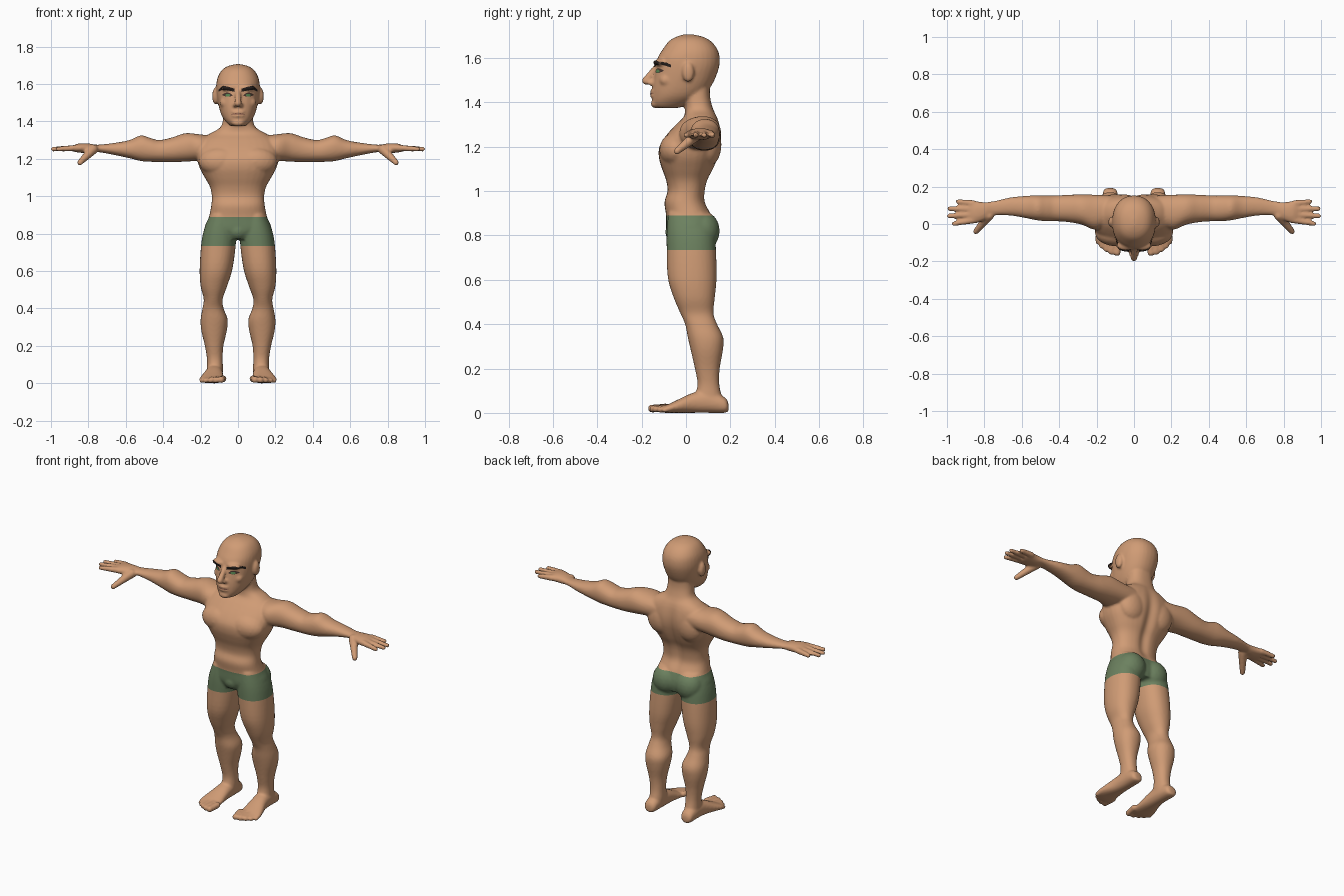
import bpy, bmesh, math
from mathutils import Vector, Matrix
from mathutils.bvhtree import BVHTree

cube = bpy.data.objects.get("Cube")
if cube:
    bpy.data.objects.remove(cube, do_unlink=True)


def material(name, r, g, b):
    mat = bpy.data.materials.new(name)
    mat.use_nodes = True
    mat.diffuse_color = (r, g, b, 1)
    shader = mat.node_tree.nodes["Principled BSDF"]
    shader.inputs["Base Color"].default_value = (r, g, b, 1)
    shader.inputs["Roughness"].default_value = 0.8
    return mat


SKIN = material("skin", 0.63, 0.33, 0.178)
GREEN = material("shorts_green", 0.15, 0.22, 0.115)
BLACK = material("brow_black", 0.02, 0.014, 0.012)
LID = material("eye_dark", 0.07, 0.04, 0.03)
IRIS = material("iris_green", 0.1, 0.25, 0.09)
LIP = material("lip_brown", 0.22, 0.09, 0.06)


def smooth_rings(rings, steps=4):
    """Catmull-Rom interpolation between measured rings."""
    rings = [Vector(r) for r in rings]
    out = []
    for i in range(len(rings) - 1):
        p, q = rings[i], rings[i + 1]
        before = rings[max(i - 1, 0)]
        after = rings[min(i + 2, len(rings) - 1)]
        for k in range(steps):
            t = k / steps
            out.append(p + (q - before) * (t / 2)
                       + (before * 2 - p * 5 + q * 4 - after) * (t * t / 2)
                       + (p * 3 - before - q * 3 + after) * (t ** 3 / 2))
    return out + [rings[-1]]


def loft(bm, axis, rings, side=1, power=2.2, sides=32):
    """Skin rings of (position, low a, high a, low b, high b) along an axis."""
    loops = []
    for pos, a0, a1, b0, b1 in smooth_rings(rings):
        loop = []
        for k in range(sides):
            c = math.cos(math.tau * k / sides)
            s = math.sin(math.tau * k / sides)
            a = (a0 + a1) / 2 + (a1 - a0) / 2 * math.copysign(abs(c) ** (2 / power), c)
            b = (b0 + b1) / 2 + (b1 - b0) / 2 * math.copysign(abs(s) ** (2 / power), s)
            co = [a, b]
            co.insert(axis, pos)
            loop.append(bm.verts.new((co[0] * side, co[1], co[2])))
        loops.append(loop)
    for low, high in zip(loops, loops[1:]):
        for k in range(sides):
            n = (k + 1) % sides
            bm.faces.new((low[k], low[n], high[n], high[k]))
    bm.faces.new(loops[0])
    bm.faces.new(loops[-1])


def blob(bm, centre, radii, side=1):
    x, y, z = centre
    place = Matrix.Translation((x * side, y, z)) @ Matrix.Diagonal((*radii, 1))
    bmesh.ops.create_icosphere(bm, subdivisions=3, radius=1, matrix=place)


def finger(bm, start, end, r0, r1, side=1, count=10):
    """A tapered rounded rod made of overlapping balls."""
    for k in range(count):
        t = k / (count - 1)
        r = r0 + (r1 - r0) * t
        blob(bm, Vector(start).lerp(Vector(end), t), (r, r, r), side)


bm = bmesh.new()

# Torso and neck: height, half width, front, back
torso = [(.77, .08, -.07, .12), (.82, .175, -.088, .13), (.89, .155, -.09, .115),
         (.95, .143, -.097, .088), (1.0, .14, -.083, .088), (1.05, .15, -.09, .1),
         (1.1, .178, -.108, .125), (1.15, .205, -.122, .145), (1.2, .218, -.12, .158),
         (1.25, .22, -.09, .16), (1.3, .2, -.045, .152), (1.335, .15, -.01, .14),
         (1.37, .093, -.005, .122), (1.43, .078, -.01, .108), (1.5, .075, -.01, .11)]
loft(bm, 2, [(z, -w, w, f, b) for z, w, f, b in torso], power=2.4)

# Head, same layout
head = [(1.375, .04, -.135, -.03), (1.395, .062, -.152, .02), (1.43, .087, -.153, .075),
        (1.48, .103, -.15, .118), (1.55, .115, -.138, .147), (1.6, .116, -.128, .152),
        (1.64, .107, -.104, .141), (1.675, .085, -.077, .113), (1.695, .055, -.045, .077),
        (1.706, .012, -.01, .03)]
loft(bm, 2, [(z, -w, w, f, b) for z, w, f, b in head])

# Nose, lips and chin
finger(bm, (0, -.132, 1.56), (0, -.18, 1.497), .014, .019)
for lip_z in (1.45, 1.43):
    blob(bm, (0, -.144, lip_z), (.036, .018, .01))
blob(bm, (0, -.137, 1.393), (.035, .022, .02))
# Groin
blob(bm, (0, -.058, .815), (.05, .035, .045))

leg = [(.9, .03, .15, -.08, .1), (.82, .012, .182, -.087, .128),
       (.74, .012, .197, -.087, .135),
       (.61, .03, .205, -.082, .138), (.52, .058, .2, -.056, .13),
       (.45, .082, .183, -.026, .124), (.4, .077, .19, -.004, .14),
       (.34, .055, .2, .008, .168), (.28, .06, .196, .022, .166),
       (.2, .078, .177, .04, .152), (.13, .082, .166, .052, .15),
       (.07, .08, .166, .04, .162), (.03, .085, .165, .04, .17)]
foot = [(.192, .11, .145, .008, .04), (.175, .09, .165, 0, .07), (.1, .082, .17, 0, .1),
        (.03, .08, .178, 0, .09), (-.05, .075, .203, 0, .053), (-.09, .073, .207, 0, .035),
        (-.12, .078, .18, .002, .028)]
arm = [(.1, .02, .15, 1.2, 1.32), (.2, -.03, .156, 1.19, 1.33),
       (.28, -.003, .158, 1.185, 1.337), (.35, .01, .156, 1.182, 1.315),
       (.42, .015, .152, 1.183, 1.3), (.47, .015, .152, 1.184, 1.312),
       (.52, .02, .153, 1.188, 1.325), (.58, .032, .15, 1.203, 1.3),
       (.66, .045, .142, 1.22, 1.285), (.75, .046, .122, 1.236, 1.275),
       (.8, .02, .117, 1.23, 1.282), (.85, .003, .122, 1.233, 1.282),
       (.88, .005, .123, 1.238, 1.272)]
finger_tips = [(.962, .002), (.988, .043), (.986, .082), (.94, .12)]
toe_tips = [(.09, -.153), (.12, -.148), (.148, -.135), (.173, -.117), (.194, -.096)]

for side in (1, -1):
    # Limbs
    loft(bm, 2, leg, side)
    loft(bm, 1, foot, side)
    loft(bm, 0, arm, side)
    # Fingers and thumb
    for i, (x, y) in enumerate(finger_tips):
        finger(bm, (.86, .02 + i * .03, 1.258), (x, y, 1.252), .018, .0135, side)
    finger(bm, (.775, .045, 1.25), (.845, -.04, 1.18), .027, .016, side)
    # Toes
    for i, (x, y) in enumerate(toe_tips):
        r = .019 - i * .0015
        finger(bm, (x - .01, y + .06, .024), (x, y, r), r, r, side, 5)
    # Muscles: buttock, chest, shoulder blade
    blob(bm, (.08, .075, .82), (.085, .077, .09), side)
    blob(bm, (.09, -.045, 1.185), (.12, .075, .08), side)
    blob(bm, (.1, .1, 1.21), (.09, .06, .1), side)
    # Ear, nostril, brow ridge, cheekbone
    blob(bm, (.121, .01, 1.535), (.017, .027, .045), side)
    blob(bm, (.016, -.157, 1.487), (.012, .018, .012), side)
    blob(bm, (.045, -.114, 1.58), (.048, .028, .018), side)
    blob(bm, (.062, -.09, 1.5), (.036, .032, .03), side)

bmesh.ops.recalc_face_normals(bm, faces=bm.faces)
mesh = bpy.data.meshes.new("body_parts")
bm.to_mesh(mesh)
bm.free()
body = bpy.data.objects.new("body", mesh)
bpy.context.scene.collection.objects.link(body)

# Fuse all the parts into one soft surface
remesh = body.modifiers.new("fuse", "REMESH")
remesh.mode = "VOXEL"
remesh.voxel_size = 0.007
relax = body.modifiers.new("relax", "SMOOTH")
relax.iterations = 5
relax.factor = 0.5
depsgraph = bpy.context.evaluated_depsgraph_get()
fused = bpy.data.meshes.new_from_object(body.evaluated_get(depsgraph))
body.modifiers.clear()
body.data = fused
bpy.data.meshes.remove(mesh)
fused.materials.clear()
fused.materials.append(SKIN)
fused.materials.append(GREEN)

bm = bmesh.new()
bm.from_mesh(fused)
# Spine furrow
for v in bm.verts:
    if v.co.y > .05 and .85 < v.co.z < 1.36:
        fade = math.sin(math.pi * (v.co.z - .85) / .51)
        v.co.y -= .016 * fade * math.exp(-(v.co.x / .03) ** 2)
# Stand on the ground
ground = min(v.co.z for v in bm.verts)
bmesh.ops.translate(bm, verts=bm.verts, vec=(0, 0, -ground))
# Shorts: cut the surface at waistband and hem, then colour between
HEM, WAIST = .735, .89
for height in (HEM, WAIST):
    bmesh.ops.bisect_plane(bm, geom=bm.verts[:] + bm.edges[:] + bm.faces[:],
                           plane_co=(0, 0, height), plane_no=(0, 0, 1))
for f in bm.faces:
    f.smooth = True
    f.material_index = int(HEM < f.calc_center_median().z < WAIST)
surface = BVHTree.FromBMesh(bm)
bm.to_mesh(fused)
bm.free()


def face_plate(name, columns, mat, lift, side=1, steps=4):
    """Thin patch laid on the face, from columns of (x, bottom, top)."""
    bm = bmesh.new()
    grid = []
    for x, low, high in smooth_rings(columns, steps):
        row = []
        for k in range(steps + 1):
            z = low + (high - low) * k / steps
            hit = surface.ray_cast(Vector((x * side, -1, z)), Vector((0, 1, 0)))[0]
            row.append(bm.verts.new((x * side, hit.y - lift, z)))
        grid.append(row)
    for a, b in zip(grid, grid[1:]):
        for k in range(steps):
            quad = (a[k], b[k], b[k + 1], a[k + 1])
            bm.faces.new(quad if side > 0 else quad[::-1]).smooth = True
    data = bpy.data.meshes.new(name)
    bm.to_mesh(data)
    bm.free()
    data.materials.append(mat)
    plate = bpy.data.objects.new(name, data)
    bpy.context.scene.collection.objects.link(plate)


# Eyebrows, eyes and mouth
brow = [(.018, 1.558, 1.574), (.05, 1.565, 1.585), (.08, 1.569, 1.588), (.104, 1.558, 1.57)]
eye = [(.03, 1.537, 1.54), (.045, 1.533, 1.552), (.065, 1.533, 1.553), (.083, 1.54, 1.545)]
iris = [(.043, 1.537, 1.542), (.049, 1.534, 1.547), (.062, 1.534, 1.547), (.068, 1.537, 1.542)]
mouth = [(-.037, 1.437, 1.439), (-.015, 1.436, 1.444), (0, 1.436, 1.442),
         (.015, 1.436, 1.444), (.037, 1.437, 1.439)]
for side, label in ((1, "left"), (-1, "right")):
    face_plate(label + "_eyebrow", brow, BLACK, .006, side)
    face_plate(label + "_eye", eye, LID, .002, side)
    face_plate(label + "_iris", iris, IRIS, .004, side)
face_plate("mouth", mouth, LIP, .002)
